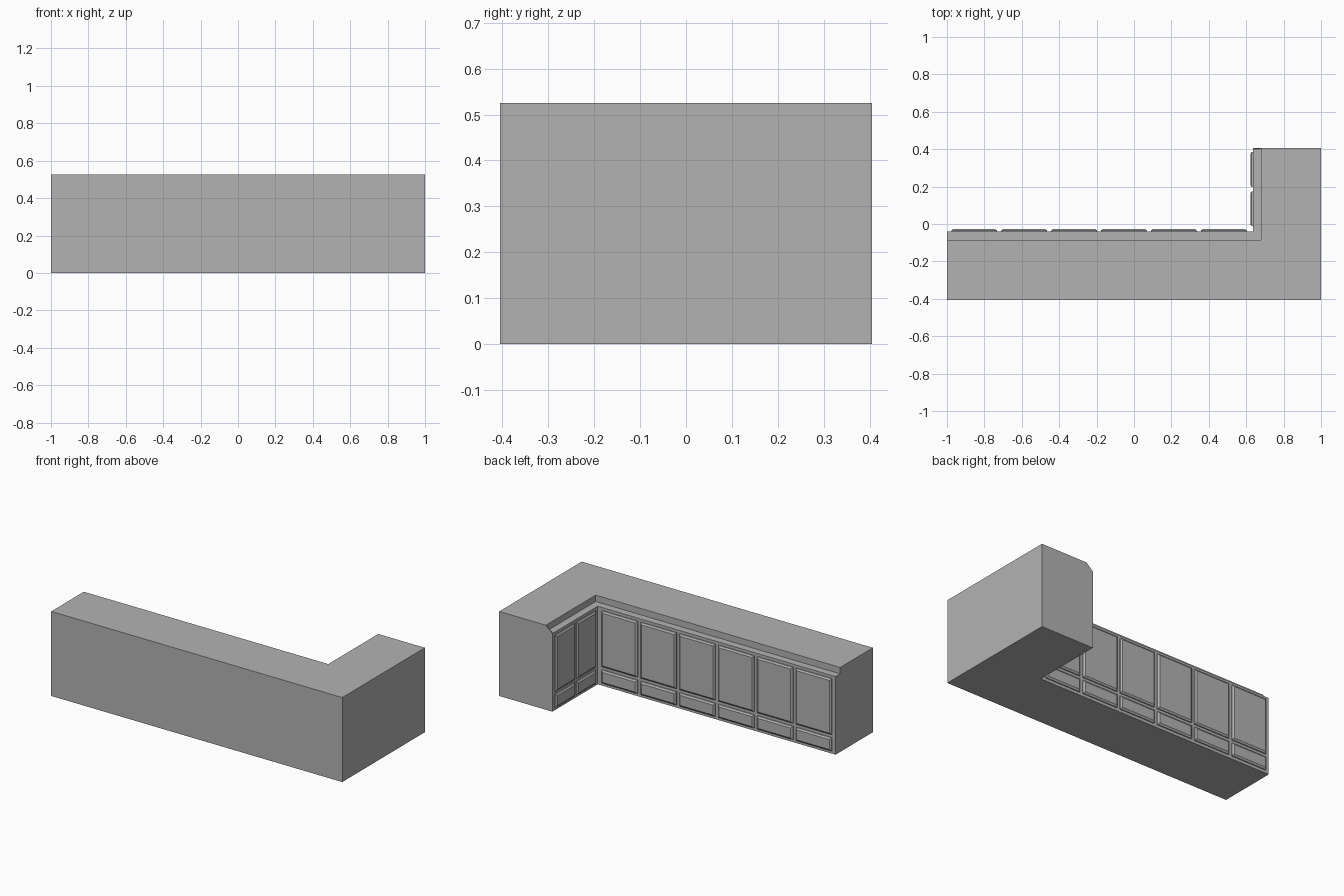
import bpy
import bmesh
from mathutils import Vector

if "Cube" in bpy.data.objects:
    bpy.data.objects.remove(bpy.data.objects["Cube"], do_unlink=True)

grey = bpy.data.materials.new("plain grey")
grey.use_nodes = True
grey.diffuse_color = (0.45, 0.45, 0.45, 1)
grey.node_tree.nodes["Principled BSDF"].inputs["Base Color"].default_value = (0.45, 0.45, 0.45, 1)


def loft(name, rings):
    """Join matching closed rings of points with quads and cap both ends."""
    bm = bmesh.new()
    loops = [[bm.verts.new(p) for p in ring] for ring in rings]
    n = len(loops[0])
    for a, b in zip(loops, loops[1:]):
        for i in range(n):
            j = (i + 1) % n
            bm.faces.new((a[i], a[j], b[j], b[i]))
    bm.faces.new(loops[0])
    bm.faces.new(loops[-1])
    bmesh.ops.recalc_face_normals(bm, faces=bm.faces)
    mesh = bpy.data.meshes.new(name)
    bm.to_mesh(mesh)
    bm.free()
    mesh.materials.append(grey)
    obj = bpy.data.objects.new(name, mesh)
    bpy.context.collection.objects.link(obj)
    return obj


HALF_Y = 0.405
DEPTH, TOP_DEPTH = 0.365, 0.32
LEDGE, HEIGHT = 0.485, 0.525
PANEL = 0.005

# L-shaped counter: stepped profile swept around the mitred corner
profile = [(0, 0), (DEPTH, 0), (DEPTH, LEDGE), (TOP_DEPTH, LEDGE),
           (TOP_DEPTH, HEIGHT), (0, HEIGHT)]
path = [((-1, -HALF_Y), (0, 1)),
        ((1, -HALF_Y), (-1, 1)),
        ((1, HALF_Y - PANEL), (-1, 0))]
loft("counter_body", [[(px + d * dx, py + d * dy, z) for d, z in profile]
                      for (px, py), (dx, dy) in path])

# Thin end panel with a clipped upper corner
end_profile = [(0, 0), (DEPTH, 0), (DEPTH, LEDGE), (TOP_DEPTH, HEIGHT), (0, HEIGHT)]
loft("end_panel", [[(1 - d, y, z) for d, z in end_profile]
                   for y in (HALF_Y - PANEL, HALF_Y)])


def raised_panel(name, origin, along, out, width, z0, z1):
    """Rectangular front with chamfered outer edges."""
    origin, along, out = Vector(origin), Vector(along), Vector(out)
    rings = []
    for depth, inset in ((0, 0), (0.006, 0), (0.013, 0.01)):
        corners = [(inset, z0 + inset), (width - inset, z0 + inset),
                   (width - inset, z1 - inset), (inset, z1 - inset)]
        rings.append([origin + along * u + out * depth + Vector((0, 0, z))
                      for u, z in corners])
    loft(name, rings)


def cabinet_fronts(prefix, start, along, out, count, width, pitch):
    """Row of tall doors with low drawers underneath."""
    for i in range(count):
        origin = Vector(start) + Vector(along) * pitch * i
        raised_panel(f"{prefix}_door_{i + 1}", origin, along, out, width, 0.12, 0.467)
        raised_panel(f"{prefix}_drawer_{i + 1}", origin, along, out, width, 0.018, 0.1)


# Fronts on the long run and on the short return
inner_y, inner_x = DEPTH - HALF_Y, 1 - DEPTH
cabinet_fronts("long_run", (-0.977, inner_y, 0), (1, 0, 0), (0, 1, 0), 6, 0.245, 0.267)
cabinet_fronts("return", (inner_x, -0.012, 0), (0, 1, 0), (-1, 0, 0), 2, 0.187, 0.21)
